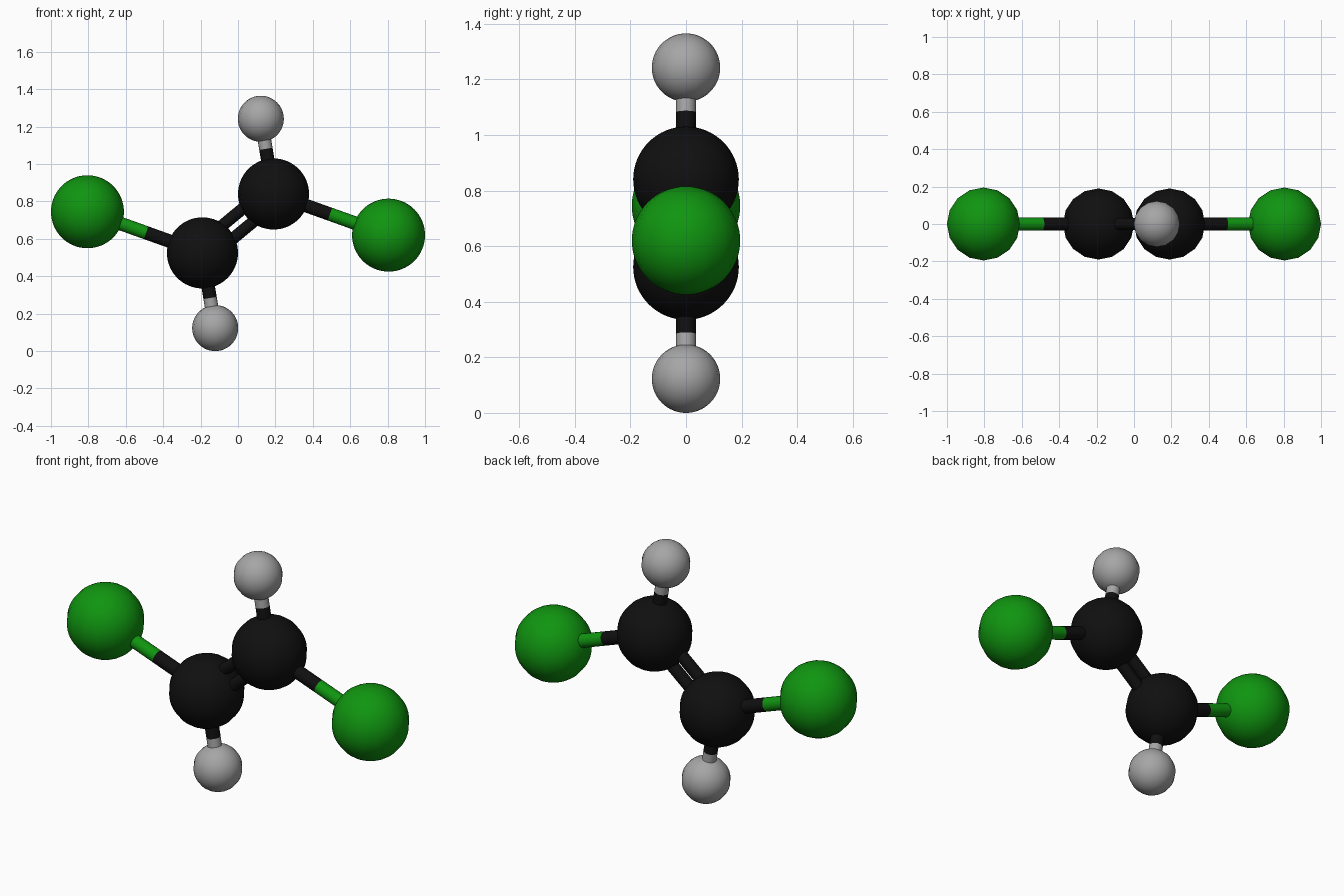
import bpy
from math import radians
from mathutils import Vector

cube = bpy.data.objects.get("Cube")
if cube:
    bpy.data.objects.remove(cube, do_unlink=True)


def make_material(name, color):
    mat = bpy.data.materials.new(name)
    mat.use_nodes = True
    mat.diffuse_color = (*color, 1)
    mat.node_tree.nodes["Principled BSDF"].inputs["Base Color"].default_value = (*color, 1)
    return mat


black = make_material("black", (0.005, 0.005, 0.005))
green = make_material("green", (0.005, 0.30, 0.005))
grey = make_material("light grey", (0.38, 0.38, 0.38))


def finish(name, mat):
    obj = bpy.context.object
    obj.name = name
    obj.data.materials.append(mat)
    bpy.ops.object.shade_smooth_by_angle(angle=radians(40))


def ball(name, center, radius, mat):
    bpy.ops.mesh.primitive_uv_sphere_add(segments=16, ring_count=32, radius=radius, location=center)
    finish(name, mat)


def rod(name, start, end, radius, mat):
    axis = end - start
    bpy.ops.mesh.primitive_cylinder_add(vertices=16, radius=radius, depth=axis.length,
                                        location=(start + end) / 2,
                                        rotation=axis.to_track_quat('Z', 'Y').to_euler())
    finish(name, mat)


def two_tone_rod(name, start, end, split, mat):
    middle = start.lerp(end, split)
    rod(name + "_inner", start, middle, 0.036, black)
    rod(name + "_outer", middle, end, 0.036, mat)


# The two halves are half-turn copies of each other about the middle
middle = Vector((0, 0, 0.6825))
core_offset = Vector((0.19, 0, 0.1575))
for side, sign in (("left", 1), ("right", -1)):
    core = middle + sign * core_offset
    large = middle + sign * Vector((0.805, 0, -0.0625))
    small = middle + sign * Vector((0.122, 0, 0.5595))
    ball(side + "_core_ball", core, 0.19, black)
    ball(side + "_large_ball", large, 0.195, green)
    ball(side + "_small_ball", small, 0.123, grey)
    two_tone_rod(side + "_large_rod", core, large, 0.49, green)
    two_tone_rod(side + "_small_rod", core, small, 0.6, grey)

    # One of the twin rods joining the core balls
    shift = Vector((-core_offset.z, 0, core_offset.x)).normalized() * 0.045 * sign
    rod(side + "_twin_rod", middle - core_offset + shift, middle + core_offset + shift, 0.032, black)
